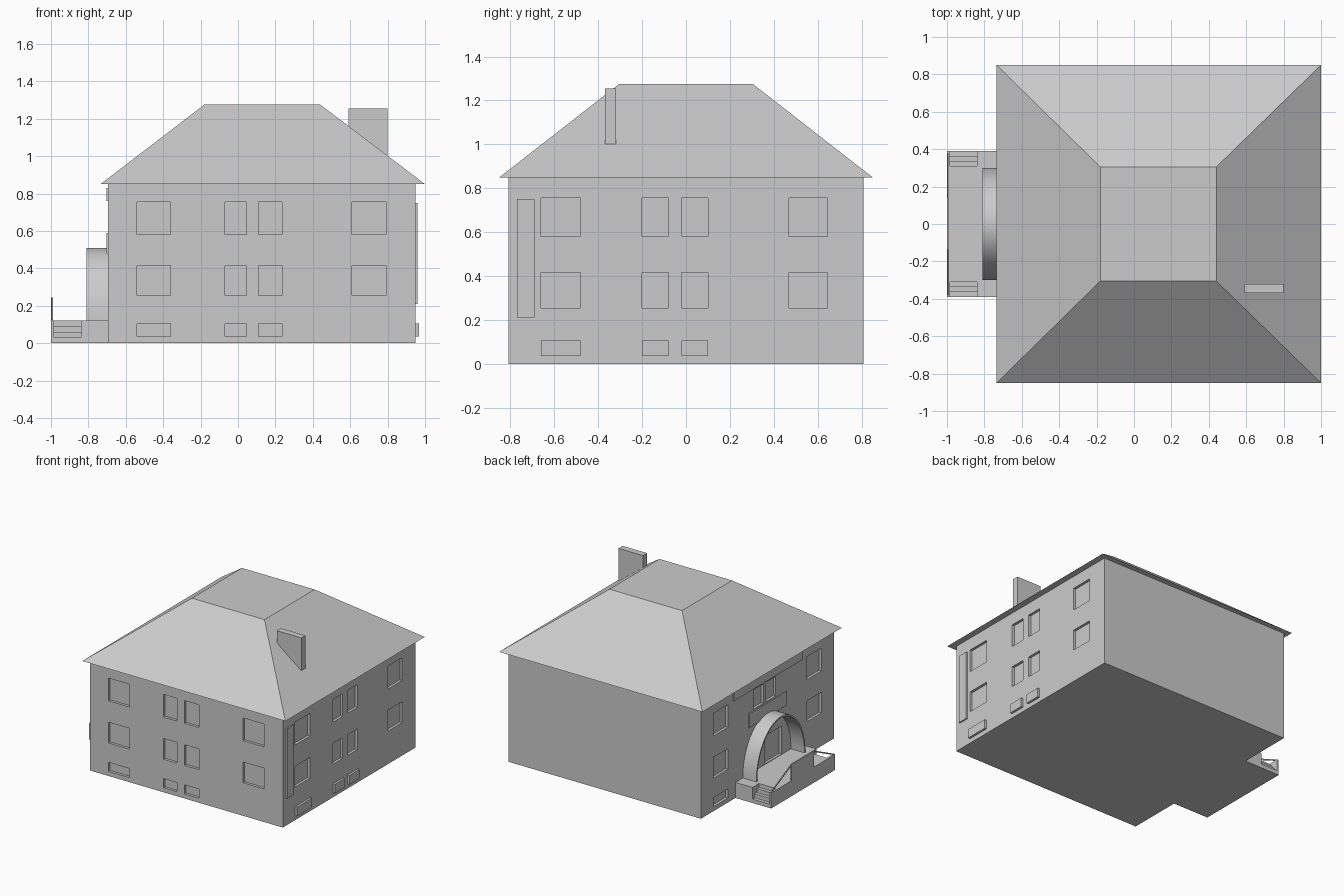
import bpy, bmesh, math
from mathutils import Vector

cube = bpy.data.objects.get("Cube")
if cube:
    bpy.data.objects.remove(cube, do_unlink=True)

grey = bpy.data.materials.new("plain_grey")
grey.use_nodes = True
grey.diffuse_color = (0.6, 0.6, 0.6, 1)
grey.node_tree.nodes["Principled BSDF"].inputs["Base Color"].default_value = (0.6, 0.6, 0.6, 1)

WALL_LEFT, WALL_RIGHT, WALL_FRONT, EAVE = 0.95, -0.695, -0.81, 0.85
DECK = 0.12


def finish(name, bm):
    bmesh.ops.recalc_face_normals(bm, faces=bm.faces)
    mesh = bpy.data.meshes.new(name)
    bm.to_mesh(mesh)
    bm.free()
    mesh.materials.append(grey)
    obj = bpy.data.objects.new(name, mesh)
    bpy.context.scene.collection.objects.link(obj)
    return obj


def add_box(bm, x, y, z):
    verts = bmesh.ops.create_cube(bm, size=1)["verts"]
    for v in verts:
        v.co = Vector([(a + b) / 2 + c * (b - a) for (a, b), c in zip((x, y, z), v.co)])
    return verts


def boxes(name, specs):
    bm = bmesh.new()
    for spec in specs:
        add_box(bm, *spec)
    return finish(name, bm)


def around(plane, depth):
    return (plane - depth, plane + depth)


# House walls with recessed windows
upper, lower, cellar = (0.58, 0.755), (0.255, 0.415), (0.035, 0.105)
front_columns = [(-0.54, -0.36), (-0.07, 0.045), (0.11, 0.235), (0.61, 0.79)]
left_columns = [(-0.66, -0.48), (-0.2, -0.08), (-0.02, 0.1), (0.47, 0.645)]
right_columns = [(0.48, 0.66), (-0.66, -0.48)]
recess = 0.02

cuts = []
for row in (upper, lower):
    cuts += [(c, around(WALL_FRONT, recess), row) for c in front_columns]
    cuts += [(around(WALL_LEFT, recess), c, row) for c in left_columns]
    cuts += [(around(WALL_RIGHT, recess), c, row) for c in right_columns]
cuts += [(c, around(WALL_FRONT, recess), cellar) for c in front_columns[:3]]
cuts.append((around(WALL_RIGHT, recess), right_columns[0], cellar))
# Entrance door and the pair of windows over it
cuts.append((around(WALL_RIGHT, recess), (-0.17, 0.03), (DECK + 0.005, 0.34)))
for c in ((0.05, 0.17), (-0.1, 0.02)):
    cuts.append((around(WALL_RIGHT, recess), c, (0.6, 0.75)))

walls = boxes("house_walls", [((WALL_RIGHT, WALL_LEFT), (WALL_FRONT, -WALL_FRONT), (0, EAVE))])
cutter = boxes("window_cutter", cuts)
cutter.hide_render = True
mod = walls.modifiers.new("windows", 'BOOLEAN')
mod.operation, mod.solver, mod.object = 'DIFFERENCE', 'EXACT', cutter
bpy.context.view_layer.objects.active = walls
bpy.ops.object.modifier_apply(modifier=mod.name)
bpy.data.objects.remove(cutter, do_unlink=True)

# Hipped roof with a flat top
bm = bmesh.new()
for v in add_box(bm, (-0.735, 1.0), (-0.85, 0.85), (EAVE, 1.275)):
    if v.co.z > 1:
        v.co.x = 0.44 if v.co.x > 0 else -0.18
        v.co.y = math.copysign(0.305, v.co.y)
finish("roof", bm)

boxes("chimney", [((0.59, 0.8), (-0.37, -0.32), (1.0, 1.255))])

# Raised plates on the side walls
boxes("cellar_window_covers", [((WALL_LEFT - 0.01, 0.967), c, cellar) for c in left_columns[:3]])
boxes("wall_panel", [((WALL_LEFT - 0.01, 0.96), (-0.77, -0.69), (0.21, 0.75))])
boxes("entrance_bands", [((-0.702, -0.69), (-0.42, 0.42), (0.76, 0.83)),
                         ((-0.702, -0.69), (-0.23, 0.23), (0.48, 0.59))])

# Entrance terrace with steps at both ends
terrace = [((-1, WALL_RIGHT), (-0.31, 0.31), (0, DECK))]
for side in (-1, 1):
    def strip(a, b):
        return tuple(sorted((side * a, side * b)))
    terrace.append(((-0.84, WALL_RIGHT), strip(0.31, 0.39), (0, DECK)))
    terrace.append(((-1, -0.985), strip(0.31, 0.39), (0, DECK)))
    for i in range(3):
        y = 0.31 + i * 0.08 / 3
        terrace.append(((-0.985, -0.84), strip(y, y + 0.08 / 3), (0, 0.09 - 0.03 * i)))
boxes("terrace", terrace)

# Parapet and the sloping handrails beside it
boxes("parapet", [((-1, -0.99), (-0.135, 0.14), (DECK, 0.245))])
bm = bmesh.new()
for side in (-1, 1):
    for v in add_box(bm, (-0.998, -0.99), (0.135, 0.385), (0.235, 0.245)):
        if v.co.y > 0.3:
            v.co.z -= 0.12
        v.co.y *= side
finish("handrails", bm)

# Thin arched porch canopy
bm = bmesh.new()
rings = []
for i in range(33):
    a = math.pi * i / 32
    rings.append([bm.verts.new((x, r * math.cos(a), DECK + (r + 0.09) * math.sin(a)))
                  for x, r in ((-0.81, 0.3), (WALL_RIGHT, 0.3), (WALL_RIGHT, 0.288), (-0.81, 0.288))])
for p, q in zip(rings, rings[1:]):
    for k in range(4):
        bm.faces.new((p[k], p[(k + 1) % 4], q[(k + 1) % 4], q[k]))
bm.faces.new(rings[0])
bm.faces.new(rings[-1])
arch = finish("porch_arch", bm)
bpy.ops.object.select_all(action='DESELECT')
arch.select_set(True)
bpy.context.view_layer.objects.active = arch
bpy.ops.object.shade_smooth_by_angle(angle=math.radians(30))
